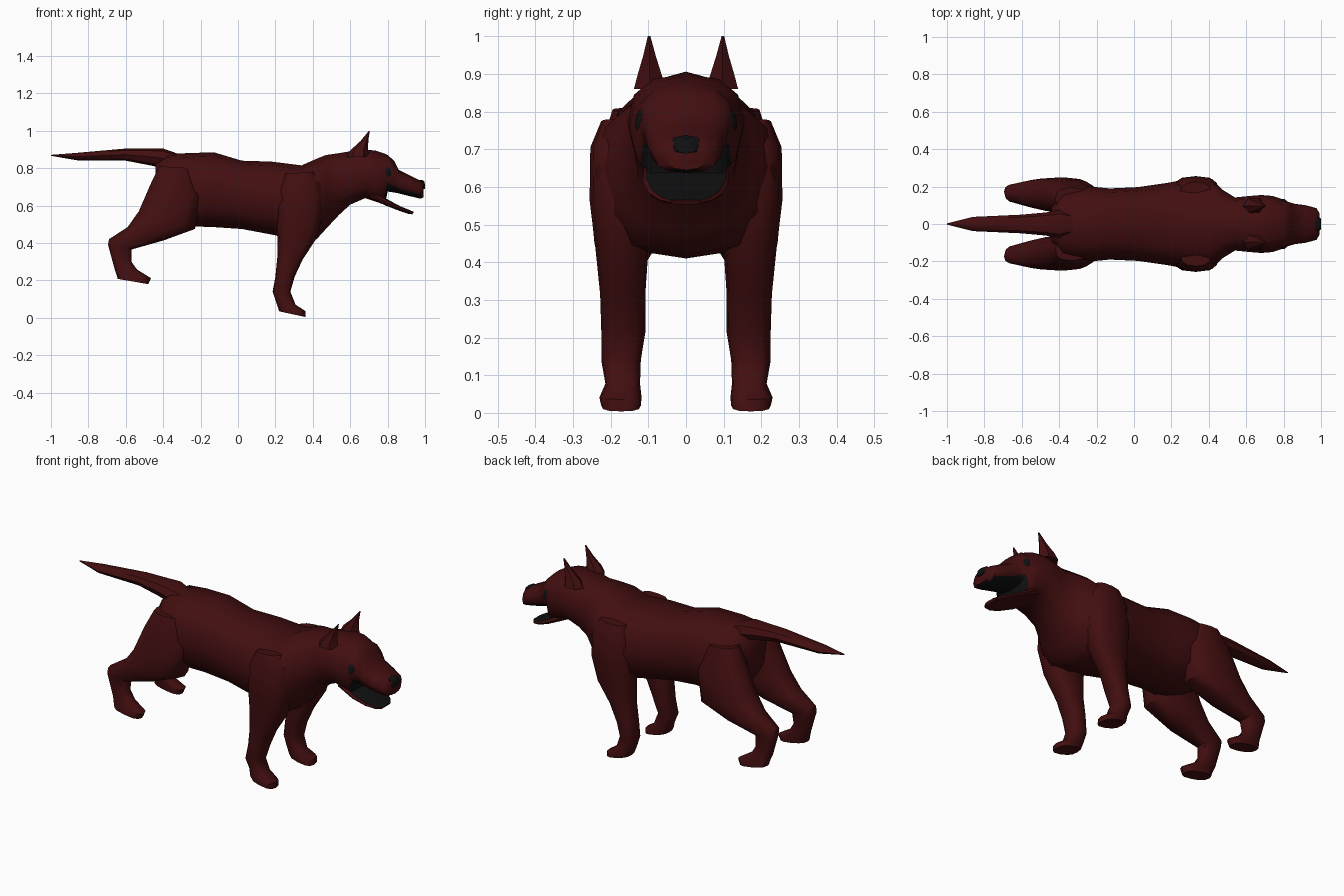
import bpy, bmesh, math
from mathutils import Vector


def material(name, rgb):
    m = bpy.data.materials.new(name)
    m.diffuse_color = (*rgb, 1)
    return m


COAT = material("dark_red_coat", (0.055, 0.0045, 0.005))
BLACK = material("black", (0.005, 0.005, 0.005))


def finish(name, bm, mats, rule=None, angle=45):
    bmesh.ops.recalc_face_normals(bm, faces=bm.faces)
    if rule:
        for f in bm.faces:
            f.material_index = int(rule(f.calc_center_median(), f.normal))
    me = bpy.data.meshes.new(name)
    bm.to_mesh(me)
    bm.free()
    for m in mats:
        me.materials.append(m)
    ob = bpy.data.objects.new(name, me)
    bpy.context.collection.objects.link(ob)
    bpy.ops.object.select_all(action='DESELECT')
    ob.select_set(True)
    bpy.context.view_layer.objects.active = ob
    bpy.ops.object.shade_smooth_by_angle(angle=math.radians(angle))
    return ob


def loft(name, sections, side=1, sides=12, power=2.5, mats=(COAT, BLACK), rule=None, angle=45):
    """Skin rounded sections; each runs from (ax, az) to (bx, bz) and from y0 to y1."""
    bm = bmesh.new()
    rings = []
    for ax, az, bx, bz, y0, y1 in sections:
        ring = []
        for i in range(sides):
            t = math.tau * i / sides
            c, s = math.cos(t), math.sin(t)
            u = 0.5 + 0.5 * math.copysign(abs(c) ** (2 / power), c)
            v = 0.5 + 0.5 * math.copysign(abs(s) ** (2 / power), s)
            ring.append(bm.verts.new((ax + (bx - ax) * u, side * (y0 + (y1 - y0) * v),
                                      az + (bz - az) * u)))
        rings.append(ring)
    for r, q in zip(rings, rings[1:]):
        for i in range(sides):
            j = (i + 1) % sides
            bm.faces.new((r[i], r[j], q[j], q[i]))
    bm.faces.new(rings[0])
    bm.faces.new(rings[-1])
    return finish(name, bm, mats, rule, angle)


def upright(rows):
    """Sections standing across x: (x, top, bottom, half width)."""
    return [(x, t, x, b, -w, w) for x, t, b, w in rows]


# Torso, neck, skull and upper muzzle; the step at the mouth and the palate are black
torso = upright([
    (-0.44, 0.83, 0.62, 0.10), (-0.38, 0.875, 0.53, 0.18), (-0.28, 0.88, 0.49, 0.205),
    (-0.13, 0.885, 0.485, 0.19), (0.02, 0.84, 0.475, 0.197), (0.18, 0.835, 0.445, 0.22),
    (0.34, 0.815, 0.41, 0.25), (0.42, 0.85, 0.42, 0.24), (0.47, 0.87, 0.475, 0.185),
    (0.54, 0.88, 0.55, 0.142), (0.60, 0.89, 0.605, 0.148), (0.68, 0.90, 0.64, 0.155),
    (0.74, 0.893, 0.62, 0.15), (0.785, 0.877, 0.603, 0.135), (0.80, 0.87, 0.675, 0.128),
    (0.835, 0.84, 0.67, 0.115), (0.86, 0.79, 0.665, 0.108), (0.92, 0.76, 0.65, 0.10),
    (0.975, 0.733, 0.637, 0.085), (0.993, 0.722, 0.645, 0.055)])
body = loft("body_and_head", torso,
            rule=lambda c, n: (0.785 < c.x < 0.80 and c.z < 0.70 and n.x > 0.5)
            or (c.x > 0.80 and n.z < -0.7))

# Lower jaw with black mouth floor
loft("lower_jaw", [(0.72, 0.68, 0.70, 0.64, -0.11, 0.11), (0.805, 0.63, 0.795, 0.598, -0.115, 0.115),
                   (0.87, 0.595, 0.865, 0.571, -0.098, 0.098), (0.92, 0.575, 0.91, 0.556, -0.07, 0.07),
                   (0.94, 0.566, 0.932, 0.553, -0.04, 0.04)],
     power=3.5, rule=lambda c, n: n.z > 0.6 and c.x > 0.75, angle=35)

# Tail
loft("tail", upright([(-0.30, 0.87, 0.79, 0.05), (-0.40, 0.905, 0.80, 0.075),
                      (-0.47, 0.906, 0.815, 0.062), (-0.60, 0.905, 0.84, 0.05),
                      (-0.86, 0.882, 0.842, 0.038), (-1.0, 0.871, 0.866, 0.003)]),
     sides=8, power=2.2)

# Legs, mirrored
front_leg = [
    (0.25, 0.77, 0.41, 0.78, 0.10, 0.225), (0.22, 0.70, 0.45, 0.71, 0.08, 0.254),
    (0.205, 0.57, 0.455, 0.56, 0.08, 0.256), (0.21, 0.44, 0.42, 0.425, 0.10, 0.240),
    (0.21, 0.32, 0.345, 0.31, 0.108, 0.228), (0.20, 0.22, 0.303, 0.22, 0.107, 0.225),
    (0.185, 0.14, 0.28, 0.14, 0.12, 0.225), (0.203, 0.085, 0.308, 0.07, 0.122, 0.214),
    (0.216, 0.046, 0.36, 0.036, 0.118, 0.23), (0.222, 0.034, 0.362, 0.004, 0.12, 0.225)]
hind_leg = [
    (-0.42, 0.81, -0.25, 0.80, 0.07, 0.195), (-0.465, 0.72, -0.20, 0.64, 0.06, 0.235),
    (-0.53, 0.57, -0.23, 0.475, 0.06, 0.25), (-0.59, 0.485, -0.40, 0.413, 0.08, 0.243),
    (-0.69, 0.42, -0.57, 0.365, 0.115, 0.215), (-0.695, 0.39, -0.57, 0.30, 0.132, 0.212),
    (-0.66, 0.262, -0.54, 0.258, 0.135, 0.208), (-0.647, 0.222, -0.465, 0.212, 0.138, 0.225),
    (-0.643, 0.208, -0.48, 0.18, 0.14, 0.225)]
# Ears: wide base, bent middle, pointed tip
ear = [(0.58, 0.86, 0.70, 0.86, 0.045, 0.145), (0.60, 0.895, 0.695, 0.90, 0.06, 0.133),
       (0.655, 0.945, 0.697, 0.95, 0.078, 0.116), (0.70, 1.0, 0.705, 1.0, 0.094, 0.102)]

for side, label in ((1, "left"), (-1, "right")):
    loft(label + "_front_leg", front_leg, side, power=2.7)
    loft(label + "_hind_leg", hind_leg, side, power=2.7)
    loft(label + "_ear", ear, side, sides=6, power=2)

    # Eye: thin black lozenge laid on the skull surface
    hit, p, n, _ = body.closest_point_on_mesh(Vector((0.815, side * 0.15, 0.785)))
    bm = bmesh.new()
    bmesh.ops.create_uvsphere(bm, u_segments=8, v_segments=4, radius=1)
    for v in bm.verts:
        v.co = Vector((v.co.x * 0.018, v.co.y * 0.028, v.co.z * 0.005))
    rot = n.to_track_quat('Z', 'Y')
    for v in bm.verts:
        v.co = rot @ v.co + p
    finish(label + "_eye", bm, [BLACK])

# Nose pad at the muzzle tip
loft("nose", [(0.965, 0.738, 0.965, 0.69, -0.04, 0.04), (0.985, 0.737, 0.99, 0.688, -0.043, 0.043),
              (0.998, 0.728, 1.0, 0.688, -0.028, 0.028)],
     sides=8, mats=(BLACK,))
